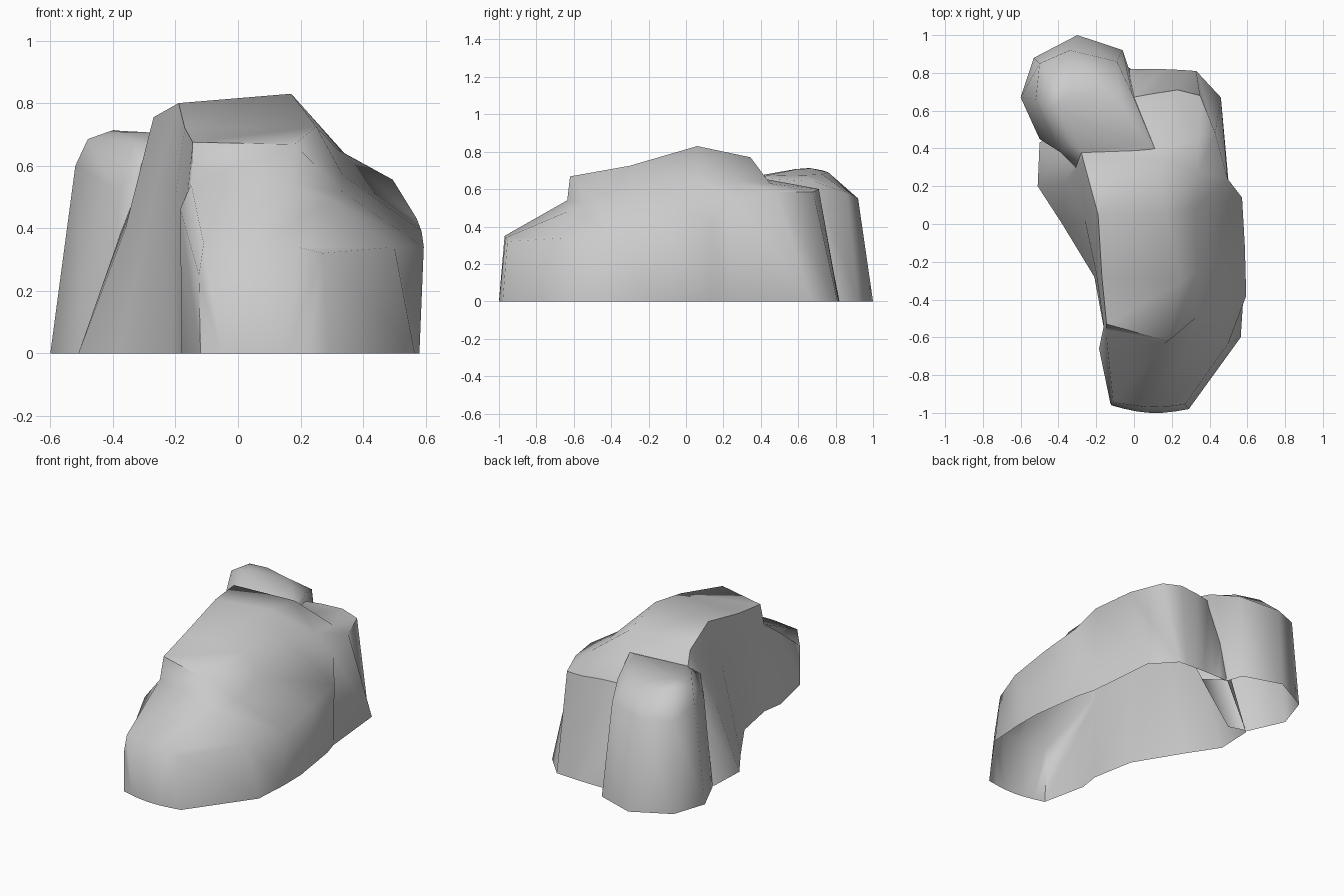
import bpy, bmesh, math
from mathutils import Vector

default = bpy.data.objects.get("Cube")
if default:
    bpy.data.objects.remove(default, do_unlink=True)

# One plain stone colour
stone = bpy.data.materials.new("grey_stone")
stone.use_nodes = True
grey = (0.6, 0.6, 0.6, 1)
stone.diffuse_color = grey
stone.node_tree.nodes["Principled BSDF"].inputs["Base Color"].default_value = grey


def loft(name, rows, closed, cap, sharp_angle):
    """Skin quads between neighbouring rows of points; optionally cap the last row."""
    bm = bmesh.new()
    grid = [[bm.verts.new(point) for point in row] for row in rows]
    count = len(grid[0])
    for lower, upper in zip(grid, grid[1:]):
        for i in range(count if closed else count - 1):
            j = (i + 1) % count
            bm.faces.new((lower[i], lower[j], upper[j], upper[i]))
    if cap:
        bm.faces.new(grid[-1])
    bmesh.ops.remove_doubles(bm, verts=bm.verts, dist=0.001)
    bmesh.ops.recalc_face_normals(bm, faces=bm.faces)
    # An open shell has no inside, so make sure the upper faces look upward
    if sum(face.normal.z * face.calc_area() for face in bm.faces) < 0:
        bmesh.ops.reverse_faces(bm, faces=bm.faces)
    mesh = bpy.data.meshes.new(name)
    bm.to_mesh(mesh)
    bm.free()
    mesh.materials.append(stone)
    rock = bpy.data.objects.new(name, mesh)
    bpy.context.collection.objects.link(rock)
    bpy.ops.object.select_all(action='DESELECT')
    rock.select_set(True)
    bpy.context.view_layer.objects.active = rock
    bpy.ops.object.shade_smooth_by_angle(angle=math.radians(sharp_angle))


def on_ground(outline):
    return [(x, y, 0) for x, y in outline]


def base_row(start, end, count, bulge):
    """Ground edge that closes one end of the ridge, bowed outward in y."""
    row = []
    for i in range(count):
        t = i / (count - 1)
        point = Vector(start).lerp(Vector(end), t)
        point.y += bulge * math.sin(math.pi * t)
        row.append(point)
    return row


# Main ridge: rails running from the front to the back of the rock
base_left = on_ground([(-.12, -.96), (-.18, -.68), (-.16, -.55), (-.21, -.28),
                       (-.38, 0), (-.51, .2), (-.5, .43), (-.03, .82)])
wall_left = [(-.125, -.95, .25), (-.185, -.66, .46), (-.16, -.54, .52), (-.2, -.26, .5),
             (-.26, .02, .55), (-.36, .22, .4), (-.37, .39, .4), (-.025, .76, .3)]
crest_left = [(-.11, -.945, .35), (-.15, -.56, .54), (-.145, -.53, .675), (-.17, -.28, .72),
              (-.19, .05, .8), (-.27, .345, .755), (-.28, .385, .65), (-.01, .67, .6)]
crest_right = [(.07, -.97, .35), (.16, -.635, .54), (.18, -.62, .668), (.25, -.3, .725),
               (.17, .06, .83), (.15, .345, .77), (.14, .39, .66), (.1, .69, .605)]
shoulder = [(.19, -.965, .34), (.3, -.61, .49), (.335, -.49, .515), (.335, -.25, .57),
            (.32, .08, .65), (.34, .28, .64), (.34, .45, .63), (.23, .71, .6)]
wall_right = [(.27, -.955, .32), (.5, -.63, .34), (.594, -.38, .34), (.587, -.12, .39),
              (.572, .14, .43), (.495, .24, .555), (.43, .48, .585), (.35, .68, .585)]
base_right = on_ground([(.29, -.98), (.565, -.6), (.58, -.37), (.578, -.2),
                        (.53, .13), (.5, .23), (.46, .67), (.33, .81)])

sections = [list(row) for row in zip(base_left, wall_left, crest_left, crest_right,
                                     shoulder, wall_right, base_right)]
front = base_row(base_left[0], base_right[0], len(sections[0]), -.03)
back = base_row(base_left[-1], base_right[-1], len(sections[0]), .005)
loft("main_ridge_rock", [front] + sections + [back], closed=False, cap=False, sharp_angle=62)

# Small boulder leaning on the back of the ridge: foot, shoulder and top rings
foot = on_ground([(-.5, .45), (-.6, .67), (-.53, .88), (-.3, 1),
                  (-.06, .92), (-.03, .83), (.1, .74), (-.38, .41)])
brow = [(-.39, .38, .52), (-.52, .66, .6), (-.5, .85, .56), (-.34, .92, .55),
        (-.09, .86, .58), (-.01, .69, .64), (.11, .4, .66), (-.31, .3, .6)]
top = [(-.33, .42, .67), (-.48, .62, .685), (-.43, .73, .7), (-.33, .76, .69),
       (-.17, .73, .68), (-.07, .64, .675), (.06, .42, .67), (-.27, .38, .67)]
peak = [Vector((-.39, .64, .717)).lerp(Vector(point), .2) for point in top]
loft("rear_boulder", [foot, brow, top, peak], closed=True, cap=True, sharp_angle=60)
